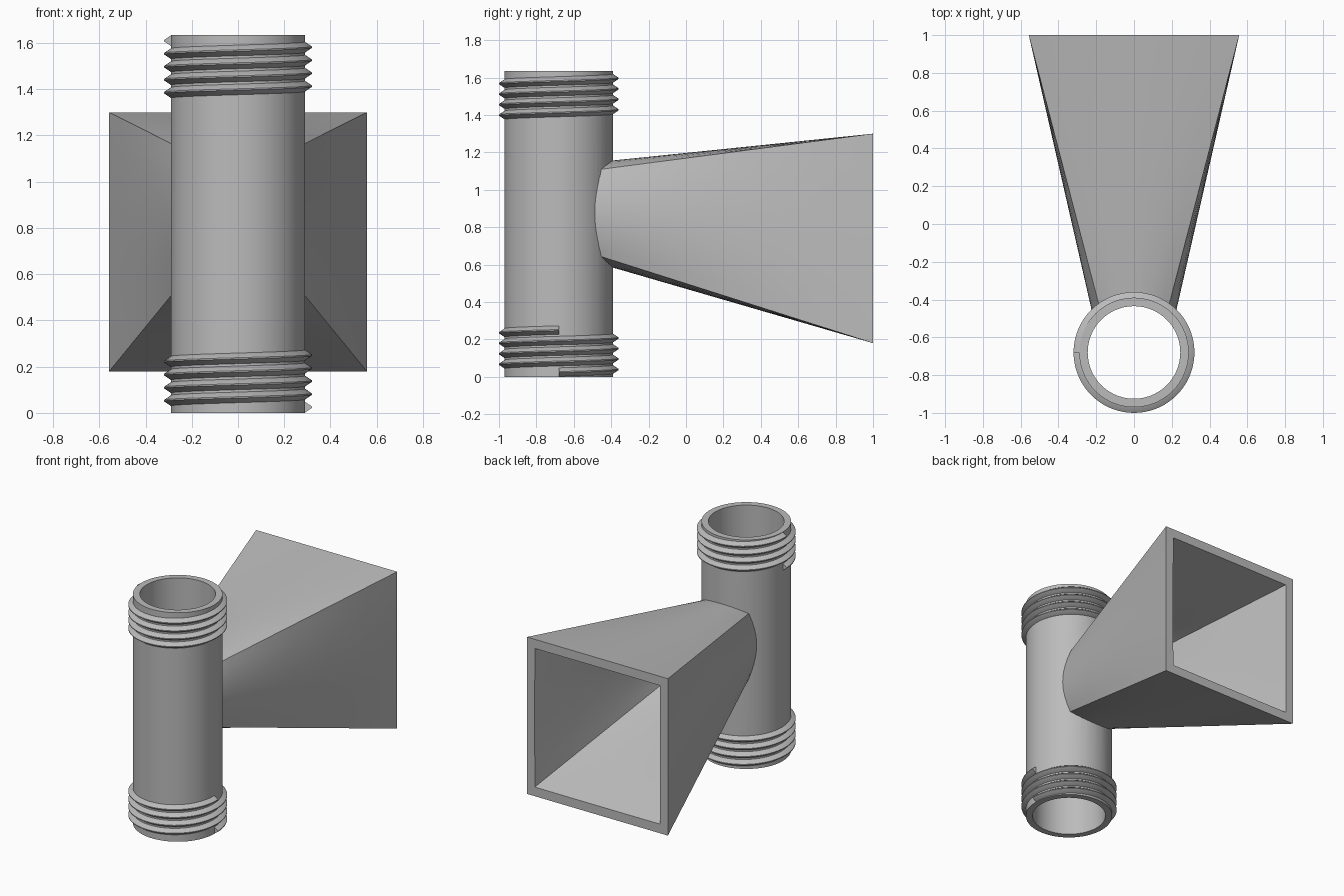
import bpy, bmesh, math
from mathutils import Matrix

cube = bpy.data.objects.get("Cube")
if cube:
    bpy.data.objects.remove(cube, do_unlink=True)

HEIGHT, AXIS_Y = 1.635, -0.68
OUTER, BORE, CREST = 0.29, 0.245, 0.32

grey = bpy.data.materials.new("grey_plastic")
grey.use_nodes = True
colour = (0.5, 0.5, 0.5, 1)
grey.diffuse_color = colour
grey.node_tree.nodes["Principled BSDF"].inputs["Base Color"].default_value = colour


def make_object(name, bm):
    bmesh.ops.recalc_face_normals(bm, faces=bm.faces)
    mesh = bpy.data.meshes.new(name)
    bm.to_mesh(mesh)
    bm.free()
    mesh.materials.append(grey)
    obj = bpy.data.objects.new(name, mesh)
    bpy.context.collection.objects.link(obj)
    return obj


def skin(name, rings):
    """Join equal closed rings of points into a capped solid."""
    bm = bmesh.new()
    loops = [[bm.verts.new(p) for p in ring] for ring in rings]
    for a, b in zip(loops, loops[1:]):
        for i in range(len(a)):
            j = (i + 1) % len(a)
            bm.faces.new((a[i], a[j], b[j], b[i]))
    bm.faces.new(loops[0])
    bm.faces.new(loops[-1])
    return make_object(name, bm)


def cylinder(name, radius, low, high):
    bm = bmesh.new()
    bmesh.ops.create_cone(bm, cap_ends=True, segments=72, radius1=radius,
                          radius2=radius, depth=high - low)
    bmesh.ops.translate(bm, verts=bm.verts, vec=(0, AXIS_Y, (low + high) / 2))
    return make_object(name, bm)


def section(y, half_x, bottom, top, bulge_x, bulge_z, steps=10):
    """Rectangle whose four sides bow outwards."""
    mid, half_z = (top + bottom) / 2, (top - bottom) / 2
    side = [-1 + 2 * i / steps for i in range(steps)]
    right = [(half_x + bulge_x * (1 - t * t), half_z * t) for t in side]
    upper = [(-half_x * t, half_z + bulge_z * (1 - t * t)) for t in side]
    half = right + upper
    return [(s * x, y, mid + s * z) for s in (1, -1) for x, z in half]


def loft(name, start, end, rows=6):
    """Blend two sections along y."""
    mix = lambda f: [a + (b - a) * f for a, b in zip(start, end)]
    return skin(name, [section(*mix(i / rows)) for i in range(rows + 1)])


def thread(name):
    """Helical ridge of four turns, starting on the +x side."""
    turns, per_turn, low, high = 4, 72, 0.025, 0.25
    profile = [(OUTER - 0.015, -0.026), (OUTER, -0.023), (CREST, -0.003),
               (CREST, 0.003), (OUTER, 0.023), (OUTER - 0.015, 0.026)]
    rings = []
    for i in range(turns * per_turn + 1):
        a = math.tau * i / per_turn
        z = low + (high - low) * i / (turns * per_turn)
        rings.append([(r * math.cos(a), AXIS_Y + r * math.sin(a), max(z + h, 0.0))
                      for r, h in profile])
    return skin(name, rings)


def boolean(target, tool, operation):
    mod = target.modifiers.new(tool.name, 'BOOLEAN')
    mod.operation, mod.solver, mod.object = operation, 'EXACT', tool
    bpy.context.view_layer.objects.active = target
    bpy.ops.object.modifier_apply(modifier=mod.name)
    bpy.data.objects.remove(tool, do_unlink=True)


# Pipe with a flared square horn, both hollow
body = cylinder("pipe_and_horn", OUTER, 0, HEIGHT)
horn = loft("horn_shell", (1, 0.557, 0.18, 1.3, 0, 0),
            (AXIS_Y, 0.12, 0.715, 1.08, 0.053, 0.047))
boolean(body, horn, 'UNION')
boolean(body, cylinder("bore_cutter", BORE, -0.1, HEIGHT + 0.1), 'DIFFERENCE')
duct = loft("duct_cutter", (1.05, 0.508, 0.225, 1.243, 0, 0),
            (-0.55, 0.058, 0.882, 0.975, 0.03, 0.03))
boolean(body, duct, 'DIFFERENCE')

# Screw threads at both pipe ends, the upper one turned over
lower_thread = thread("lower_thread")
upper_thread = thread("upper_thread")
upper_thread.data.transform(Matrix.Translation((0, 0, HEIGHT)) @ Matrix.Rotation(math.pi, 4, 'Y'))

# Smooth curved walls, keeping corners crisp
bpy.ops.object.select_all(action='DESELECT')
for obj in (body, lower_thread, upper_thread):
    obj.select_set(True)
bpy.context.view_layer.objects.active = body
bpy.ops.object.shade_smooth_by_angle(angle=math.radians(25))
